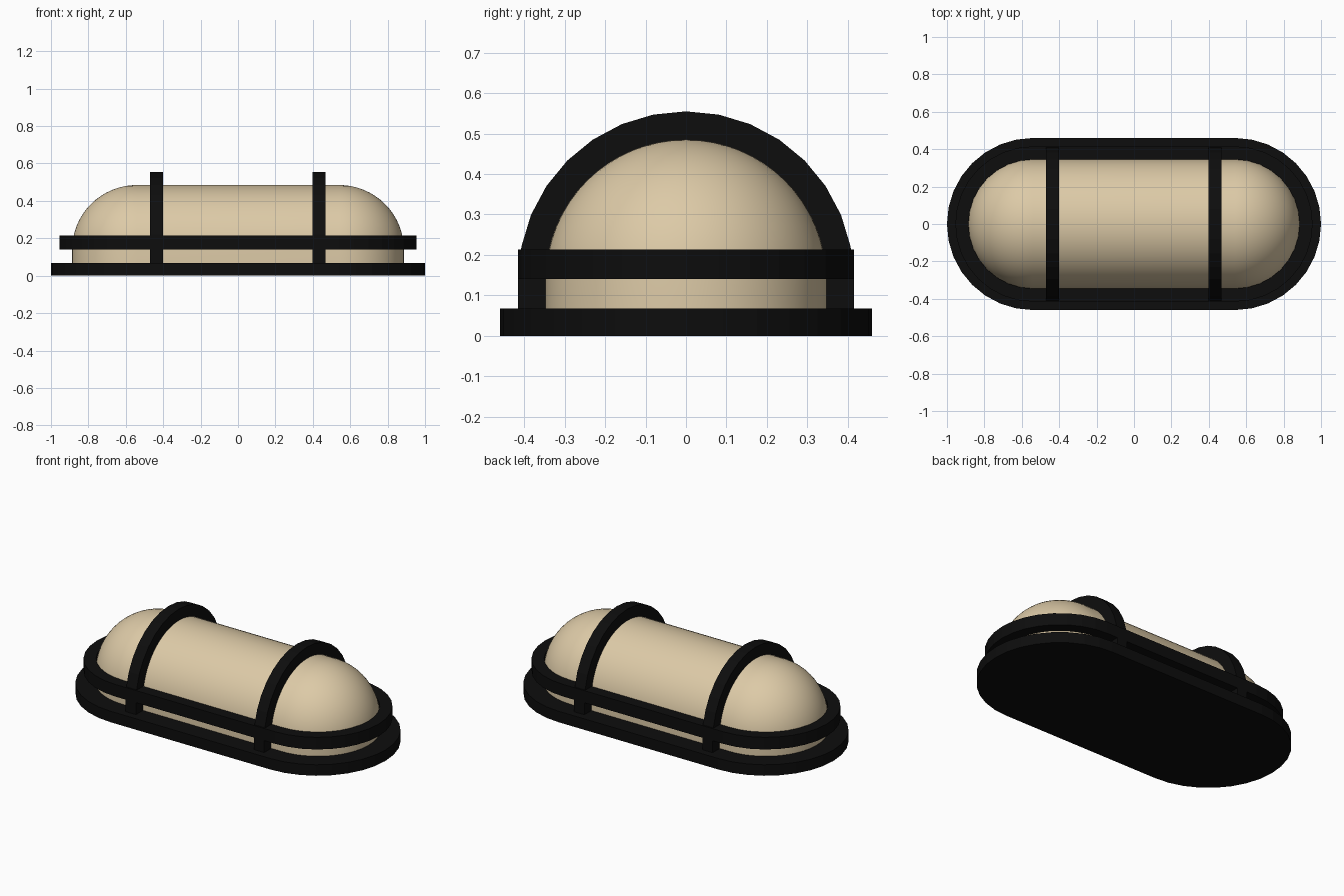
import bpy, bmesh, math

if "Cube" in bpy.data.objects:
    bpy.data.objects.remove(bpy.data.objects["Cube"])

HALF = 0.54      # half length of the straight section
SPRING = 0.14    # height where the dome and hoops begin to curve


def material(name, colour):
    m = bpy.data.materials.new(name)
    m.diffuse_color = (*colour, 1)
    m.use_nodes = True
    m.node_tree.nodes["Principled BSDF"].inputs["Base Color"].default_value = m.diffuse_color
    return m


black = material("black metal", (0.004, 0.004, 0.004))
cream = material("cream glass", (0.72, 0.59, 0.385))


def stadium(r, z, n):
    """Closed outline with two round ends."""
    pts = []
    for side in (1, -1):
        for i in range(n + 1):
            a = math.pi * i / n - math.pi / 2
            pts.append((side * (HALF + r * math.cos(a)), side * r * math.sin(a), z))
    return pts


def loft(name, loops, mat, cap=True, ring=False, smooth=False):
    """Skin matching closed loops; cap the ends or join last to first."""
    bm = bmesh.new()
    rows = [[bm.verts.new(p) for p in loop] for loop in loops]
    pairs = list(zip(rows, rows[1:]))
    if ring:
        pairs.append((rows[-1], rows[0]))
    for a, b in pairs:
        for i in range(len(a)):
            j = (i + 1) % len(a)
            bm.faces.new((a[i], a[j], b[j], b[i]))
    if cap:
        bm.faces.new(rows[0][::-1])
        bm.faces.new(rows[-1])
    bmesh.ops.remove_doubles(bm, verts=bm.verts, dist=1e-5)
    bmesh.ops.recalc_face_normals(bm, faces=bm.faces)
    me = bpy.data.meshes.new(name)
    bm.to_mesh(me)
    bm.free()
    me.materials.append(mat)
    ob = bpy.data.objects.new(name, me)
    bpy.context.collection.objects.link(ob)
    if smooth:
        bpy.ops.object.select_all(action='DESELECT')
        ob.select_set(True)
        bpy.context.view_layer.objects.active = ob
        bpy.ops.object.shade_smooth_by_angle(angle=math.radians(40))
    return ob


# base plate
loft("base_plate", [stadium(0.46, 0, 16), stadium(0.46, 0.067, 16)], black)

# glass cover: short upright wall, then a dome that closes to a ridge
levels = [(0.347, 0.06)]
for i in range(17):
    a = math.pi / 2 * i / 16
    levels.append((0.347 * math.cos(a), SPRING + 0.345 * math.sin(a)))
loft("glass_cover", [stadium(r, z, 32) for r, z in levels], cream, cap=False, smooth=True)

# horizontal guard rail around the glass
profile = [(0.345, 0.14), (0.415, 0.14), (0.415, 0.214), (0.345, 0.214)]
loft("guard_rail", [stadium(r, z, 16) for r, z in profile], black, cap=False, ring=True)

# two guard hoops arching over the glass
for label, cx in (("left", -0.436), ("right", 0.433)):
    path = [(0, 0.06)] + [(math.pi * i / 16, None) for i in range(17)] + [(math.pi, 0.06)]
    loops = []
    for a, foot in path:
        loop = []
        for dx, r in ((-0.035, 0.343), (0.035, 0.343), (0.035, 0.415), (-0.035, 0.415)):
            z = foot if foot is not None else SPRING + r * math.sin(a)
            loop.append((cx + dx, r * math.cos(a), z))
        loops.append(loop)
    loft(label + "_guard_hoop", loops, black)
